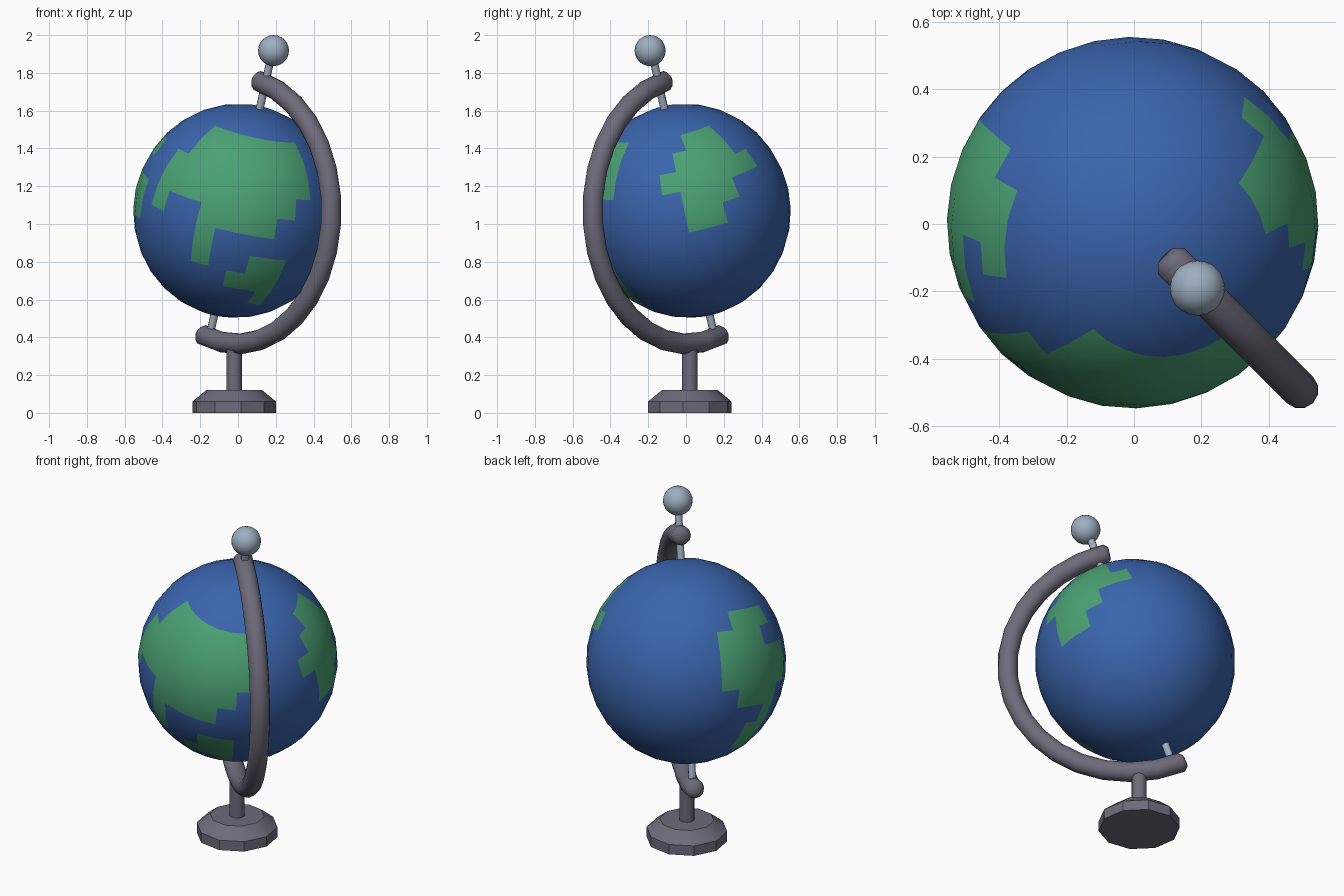
import bpy, bmesh, math
from mathutils import Matrix, Vector

if "Cube" in bpy.data.objects:
    bpy.data.objects.remove(bpy.data.objects["Cube"])

TILT = math.radians(17.3)
CENTRE = Vector((-0.004, 0.004, 1.07))
OUT = Vector((1, -1, 0)).normalized()          # plane of the arm: OUT and Z
UP = Vector((0, 0, 1))
SIDE = UP.cross(OUT)
AXIS = OUT * math.sin(TILT) + UP * math.cos(TILT)
E1 = OUT * math.cos(TILT) - UP * math.sin(TILT)


def material(name, rgb):
    m = bpy.data.materials.new(name)
    m.diffuse_color = (*rgb, 1)
    m.use_nodes = True
    m.node_tree.nodes["Principled BSDF"].inputs["Base Color"].default_value = m.diffuse_color
    return m


OCEAN = material("ocean_blue", (0.042, 0.130, 0.420))
LAND = material("land_green", (0.070, 0.360, 0.175))
METAL = material("dark_grey", (0.155, 0.147, 0.195))
STEEL = material("pale_steel", (0.340, 0.425, 0.525))


def finish(bm, name, mats, angle):
    bmesh.ops.recalc_face_normals(bm, faces=bm.faces)
    me = bpy.data.meshes.new(name)
    bm.to_mesh(me)
    bm.free()
    for m in mats:
        me.materials.append(m)
    ob = bpy.data.objects.new(name, me)
    bpy.context.collection.objects.link(ob)
    bpy.ops.object.select_all(action='DESELECT')
    ob.select_set(True)
    bpy.context.view_layer.objects.active = ob
    bpy.ops.object.shade_smooth_by_angle(angle=math.radians(angle))
    return ob


def skin(rings, name, mat, angle):
    """Join rings of points into a closed, capped tube."""
    bm = bmesh.new()
    rows = [[bm.verts.new(p) for p in r] for r in rings]
    n = len(rows[0])
    for a, b in zip(rows, rows[1:]):
        for k in range(n):
            bm.faces.new((a[k], a[(k + 1) % n], b[(k + 1) % n], b[k]))
    bm.faces.new(rows[0])
    bm.faces.new(rows[-1])
    return finish(bm, name, [mat], angle)


def ring(c, u, v, r, n, start=0.0):
    return [c + (u * math.cos(start + 2 * math.pi * k / n)
                 + v * math.sin(start + 2 * math.pi * k / n)) * r for k in range(n)]


# Base and stem
foot = Vector((-0.02, 0.02, 0))
skin([ring(foot + UP * z, OUT, SIDE, r, 10) for z, r in ((0, .224), (.06, .224), (.12, .15))],
     "base", METAL, 30)
skin([ring(foot + UP * z, OUT, SIDE, .042, 12) for z in (.11, .37)], "stem", METAL, 40)

# Curved arm with slightly rounded ends
R, TUBE, SEG, SPAN = 0.705, 0.055, 16, math.radians(94)
mid = -TILT
stations = [(mid - SPAN + 2 * SPAN * k / SEG, TUBE) for k in range(SEG + 1)]
cap = 0.022 / R
stations = ([(stations[0][0] - cap, TUBE * .62)] + stations + [(stations[-1][0] + cap, TUBE * .62)])
rings = []
for t, r in stations:
    radial = OUT * math.cos(t) + UP * math.sin(t)
    rings.append(ring(CENTRE + radial * R, radial, SIDE, r, 12))
skin(rings, "arm", METAL, 50)

# Axle pins
for name, a, b in (("upper_pin", .54, .84), ("lower_pin", -.54, -.69)):
    skin([ring(CENTRE + AXIS * d, E1, SIDE, .021, 10) for d in (a, b)], name, STEEL, 40)

# Top knob
bm = bmesh.new()
bmesh.ops.create_uvsphere(bm, u_segments=20, v_segments=12, radius=.082,
                          matrix=Matrix.Translation((.188, -.19, 1.918)))
finish(bm, "top_knob", [STEEL], 60)

# Globe: land is a set of grid cells, (column from, to, row from, to) in 11.25 degree steps
STEP = math.radians(11.25)
CELLS = [
    # front continent
    (-9, -8, 0, 3), (-8, -6, 1, 5), (-6, -5, -2, 5), (-5, -2, 0, 5), (-2, -1, 1, 5), (-1, 0, 2, 5),
    # southern island
    (-4, -3, -3, -2), (-3, -2, -3, -1), (-2, -1, -4, -1),
    # right continent
    (3, 4, 2, 3), (4, 5, 0, 4), (5, 6, 0, 5), (6, 7, 1, 5), (7, 8, 2, 5), (8, 9, 2, 3),
    # left continent
    (-15, -14, -1, 2), (-14, -12, -2, 3), (-12, -11, 2, 3), (-12, -11, -5, 1),
    (-11, -10, -1, 1), (-13, -12, -5, -3),
]
bm = bmesh.new()
bmesh.ops.create_uvsphere(bm, u_segments=32, v_segments=16, radius=1)
for f in bm.faces:
    c = f.calc_center_median()
    lon = math.atan2(c.y, c.x) / STEP
    lat = math.atan2(c.z, math.hypot(c.x, c.y)) / STEP
    f.material_index = int(any(a < lon < b and s < lat < n for a, b, s, n in CELLS))
frame = Matrix((E1, SIDE, AXIS)).transposed().to_4x4()
bmesh.ops.transform(bm, verts=bm.verts,
                    matrix=Matrix.Translation(CENTRE) @ frame @ Matrix.Diagonal((.55, .55, .568, 1)))
finish(bm, "globe", [OCEAN, LAND], 60)
